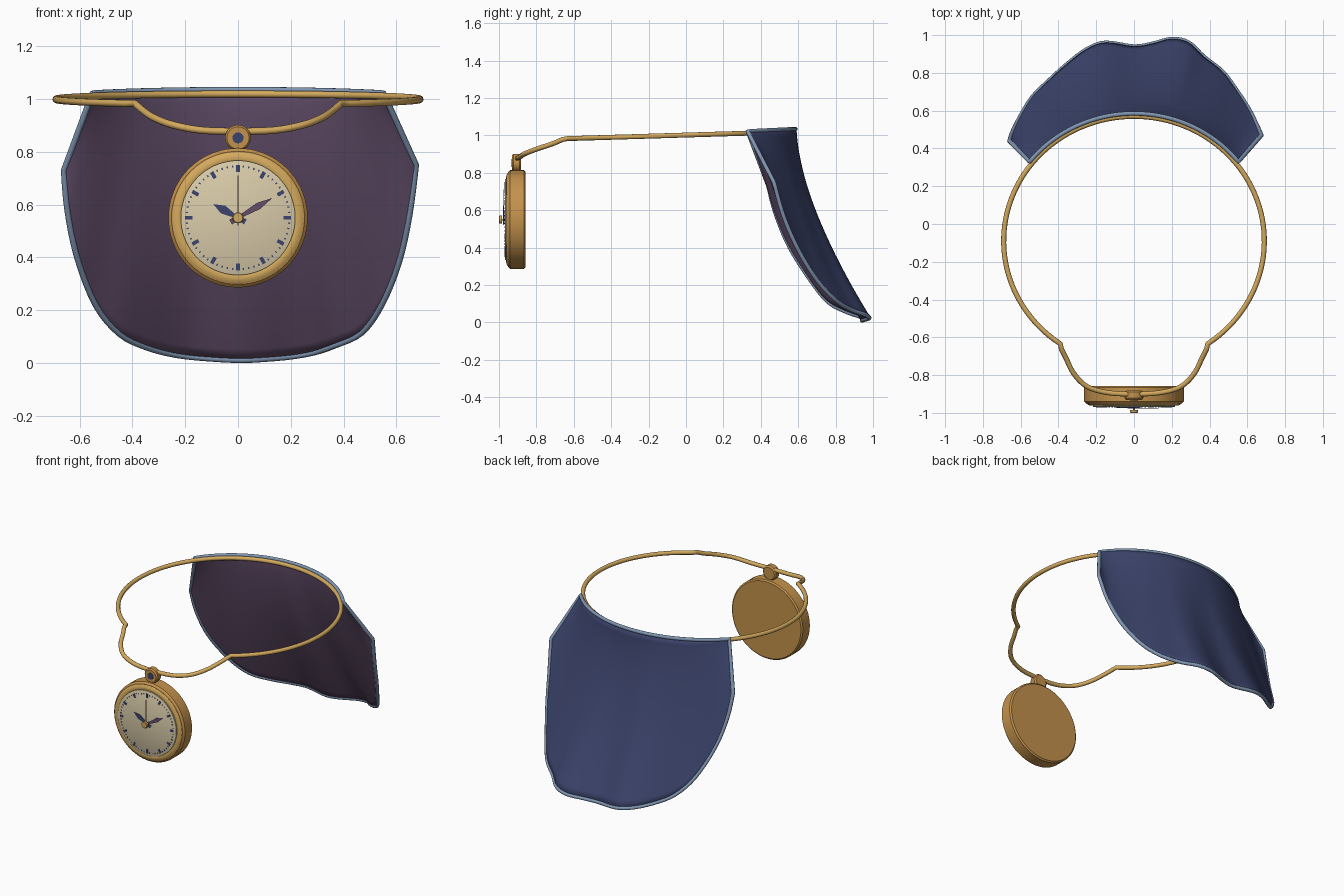
import bpy, bmesh
from math import sin, cos, pi, asin, sqrt, radians
from mathutils import Vector

cube = bpy.data.objects.get("Cube")
if cube:
    bpy.data.objects.remove(cube)


def material(name, r, g, b):
    lin = [(c / 255 / 12.92) if c < 11 else ((c / 255 + 0.055) / 1.055) ** 2.4 for c in (r, g, b)]
    m = bpy.data.materials.new(name)
    m.use_nodes = True
    m.diffuse_color = (*lin, 1)
    m.node_tree.nodes["Principled BSDF"].inputs["Base Color"].default_value = (*lin, 1)
    return m


GOLD = material("light gold", 212, 170, 94)
BRASS = material("deep gold", 196, 146, 76)
CREAM = material("cream", 218, 204, 170)
NAVY = material("navy", 60, 68, 108)
PURPLE = material("dusky purple", 100, 79, 108)
TRIM = material("steel blue", 128, 150, 178)


def finish(ob, angle=35):
    bpy.ops.object.select_all(action="DESELECT")
    ob.select_set(True)
    bpy.context.view_layer.objects.active = ob
    if ob.type == "CURVE":
        bpy.ops.object.convert(target="MESH")
    bpy.ops.object.shade_smooth_by_angle(angle=radians(angle))
    return bpy.context.object


def mesh_object(name, bm, *mats):
    me = bpy.data.meshes.new(name)
    bm.to_mesh(me)
    bm.free()
    for m in mats:
        me.materials.append(m)
    ob = bpy.data.objects.new(name, me)
    bpy.context.collection.objects.link(ob)
    return finish(ob)


def tube(name, points, radius, mat):
    cu = bpy.data.curves.new(name, "CURVE")
    cu.dimensions = "3D"
    cu.bevel_depth = radius
    cu.bevel_resolution = 3
    sp = cu.splines.new("POLY")
    sp.points.add(len(points) - 1)
    for p, co in zip(sp.points, points):
        p.co = (*co, 1)
    sp.use_cyclic_u = True
    cu.materials.append(mat)
    ob = bpy.data.objects.new(name, cu)
    bpy.context.collection.objects.link(ob)
    return finish(ob, 60)


def lathe(name, profile, z, mat, steps=72):
    """Turn a (radius, y) profile about a front-to-back axis at height z."""
    bm = bmesh.new()
    vs = [bm.verts.new((r, y, z)) for r, y in profile]
    es = [bm.edges.new(pair) for pair in zip(vs, vs[1:])]
    bmesh.ops.spin(bm, geom=vs + es, cent=(0, 0, z), axis=(0, 1, 0), angle=2 * pi, steps=steps)
    bmesh.ops.remove_doubles(bm, verts=bm.verts, dist=1e-5)
    bmesh.ops.recalc_face_normals(bm, faces=bm.faces)
    return mesh_object(name, bm, mat)


def spline(pts, s):
    """Smooth curve through pts, s from 0 to 1."""
    n = len(pts) - 1
    i = min(int(s * n), n - 1)
    t = s * n - i
    a, b, c, d = (Vector(pts[max(0, min(n, i + k))]) for k in (-1, 0, 1, 2))
    return 0.5 * (2 * b + (c - a) * t + (2 * a - 5 * b + 4 * c - d) * t ** 2
                  + (3 * b - a - 3 * c + d) * t ** 3)


# Collar ring: tilted ellipse, dropping at the front to hold the watch
RX, RY, CY = 0.69, 0.66, -0.09
drop = [(0.39, -0.65, 0.983), (0.36, -0.71, 0.957), (0.32, -0.79, 0.93),
        (0.25, -0.86, 0.903), (0.14, -0.893, 0.882), (0, -0.902, 0.877)]
end = pi - asin(drop[0][0] / RX)
ring = []
for i in range(97):
    a = -end + 2 * end * i / 96
    y = CY + RY * cos(a)
    ring.append(Vector((RX * sin(a), y, 1.002 + 0.03 * y)))
half = [spline(drop, i / 20) for i in range(1, 21)]
ring += half + [Vector((-p.x, p.y, p.z)) for p in reversed(half[:-1])]
tube("collar_ring", ring, 0.0135, GOLD)

# Cape: sheet from the ring to a wavy hem, navy outside and purple inside
hem = [(-0.66, 0.44, 0.73), (-0.647, 0.48, 0.58), (-0.61, 0.555, 0.4), (-0.54, 0.67, 0.22),
       (-0.45, 0.76, 0.11), (-0.35, 0.85, 0.06), (-0.25, 0.925, 0.033), (-0.15, 0.96, 0.02),
       (0, 0.94, 0.011), (0.1, 0.955, 0.015), (0.2, 0.98, 0.024), (0.29, 0.96, 0.04),
       (0.37, 0.885, 0.067), (0.47, 0.805, 0.115), (0.545, 0.705, 0.22), (0.61, 0.605, 0.38),
       (0.65, 0.525, 0.56), (0.675, 0.47, 0.75)]
NU, NV = 68, 24
SPAN = asin(0.552 / 0.705)


def cape_point(i, j):
    u, v = 2 * i / NU - 1, j / NV
    a = u * SPAN
    y = CY + (RY + 0.015) * cos(a)
    top = Vector(((RX + 0.015) * sin(a), y, 1.022 + 0.05 * (y - 0.33)))
    low = spline(hem, i / NU)
    p = top.lerp(low, v)
    p.y = top.y + (low.y - top.y) * v ** (1 + 0.55 * (1 - u * u))
    return p


bm = bmesh.new()
grid = [[bm.verts.new(cape_point(i, j)) for j in range(NV + 1)] for i in range(NU + 1)]
for i in range(NU):
    for j in range(NV):
        bm.faces.new((grid[i][j], grid[i + 1][j], grid[i + 1][j + 1], grid[i][j + 1]))
cape = mesh_object("cape", bm, NAVY, PURPLE)
solid = cape.modifiers.new("thickness", "SOLIDIFY")
solid.thickness = 0.012
solid.offset = 0
solid.material_offset = 1

# Piping around the whole cape border
border = [cape_point(i, 0) for i in range(NU)] + [cape_point(NU, j) for j in range(NV)]
border += [cape_point(i, NV) for i in range(NU, 0, -1)] + [cape_point(0, j) for j in range(NV, 0, -1)]
tube("cape_trim", border, 0.0115, TRIM)

# Watch body, bezel and dial
WZ = 0.55
lathe("watch_case", [(0, -0.858), (0.255, -0.858), (0.264, -0.866), (0.264, -0.94),
                     (0.252, -0.952), (0, -0.952)], WZ, BRASS)
lathe("watch_bezel", [(0.214, -0.948), (0.214, -0.958), (0.222, -0.962), (0.238, -0.96),
                      (0.249, -0.953), (0.249, -0.948)], WZ, GOLD)
lathe("watch_dial", [(0.217, -0.95), (0.217, -0.967), (0.213, -0.969), (0, -0.969)], WZ, CREAM)
lathe("hand_hub", [(0, -0.966), (0.004, -0.966), (0.004, -0.984), (0.021, -0.984),
                   (0.021, -0.997), (0.018, -1.0), (0, -1.0)], WZ, GOLD, 24)

# Hanging eye with its dark inset
lathe("hanging_eye", [(0, -0.882), (0.04, -0.882), (0.049, -0.89), (0.049, -0.922),
                      (0.042, -0.931), (0, -0.931)], 0.853, BRASS, 32)
lathe("eye_inset", [(0, -0.93), (0.021, -0.93), (0.021, -0.934), (0, -0.934)], 0.853, NAVY, 24)


def plate(bm, outline, angle, y, depth=0.003):
    """Flat shape on the dial; outline is (along, across) about the centre."""
    c, s = cos(angle), sin(angle)
    f = bm.faces.new([bm.verts.new((c * a - s * b, y, WZ + s * a + c * b)) for a, b in outline])
    out = bmesh.ops.extrude_face_region(bm, geom=[f])
    moved = [g for g in out["geom"] if isinstance(g, bmesh.types.BMVert)]
    bmesh.ops.translate(bm, verts=moved, vec=(0, -depth, 0))


def bar(r0, r1, w):
    return [(r0, -w), (r1, -w), (r1, w), (r0, w)]


def plate_object(name, shapes, y, mat):
    bm = bmesh.new()
    for outline, angle in shapes:
        plate(bm, outline, angle, y)
    bmesh.ops.recalc_face_normals(bm, faces=bm.faces)
    mesh_object(name, bm, mat)


def leaf(length, width):
    return [(-0.032, -0.011), (0.01, -0.006), (length * 0.6, -width), (length, 0),
            (length * 0.6, width), (0.01, 0.006), (-0.032, 0.011)]


# Hour and minute marks
marks = [(bar(0.173, 0.2, 0.007) if k % 5 == 0 else bar(0.191, 0.199, 0.0025), k * pi / 30)
         for k in range(60)]
plate_object("dial_marks", marks, -0.968, NAVY)

# Hands
plate_object("hour_hand", [(leaf(0.107, 0.017), radians(151))], -0.97, NAVY)
plate_object("minute_hand", [(leaf(0.15, 0.013), radians(30))], -0.973, PURPLE)
plate_object("second_hand", [(bar(-0.03, 0.16, 0.0025), pi / 2)], -0.976, BRASS)
